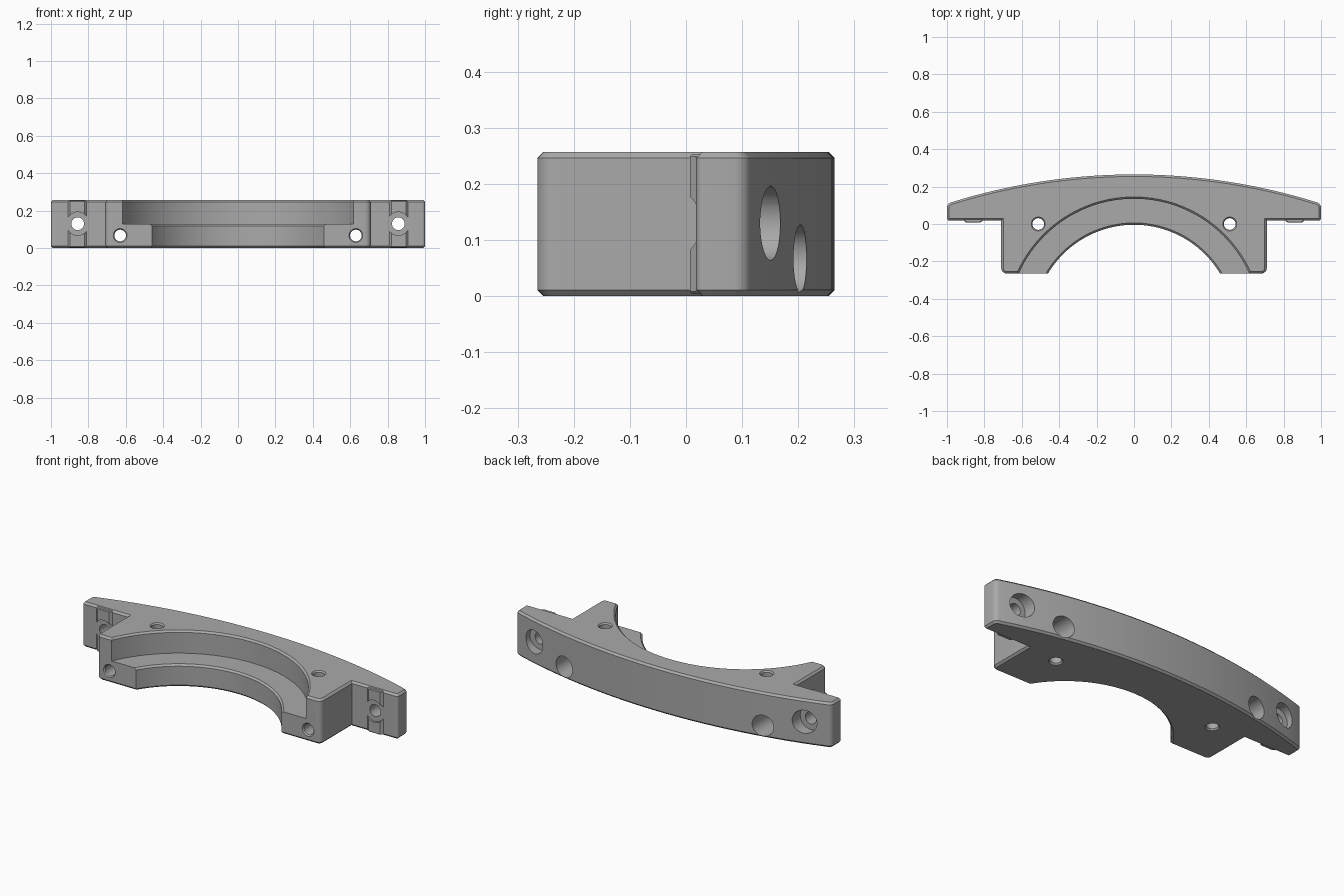
import bpy, bmesh, math
from mathutils import Vector, Matrix

cube = bpy.data.objects.get("Cube")
if cube:
    bpy.data.objects.remove(cube, do_unlink=True)

H = 0.257            # overall height
CH = 0.011           # edge chamfer
BACK_R, BACK_Y = 3.28, 0.265
BORE_Y = -0.54       # centre of the saddle arcs

grey = bpy.data.materials.new("satin_grey")
grey.use_nodes = True
colour = (0.4, 0.4, 0.4, 1)
grey.diffuse_color = colour
grey.node_tree.nodes["Principled BSDF"].inputs["Base Color"].default_value = colour


def make_object(name, bm):
    bmesh.ops.recalc_face_normals(bm, faces=bm.faces)
    mesh = bpy.data.meshes.new(name)
    bm.to_mesh(mesh)
    bm.free()
    mesh.materials.append(grey)
    ob = bpy.data.objects.new(name, mesh)
    bpy.context.collection.objects.link(ob)
    return ob


def fillet(prev, corner, nxt, radius, steps=6):
    """Points of a rounded corner."""
    p = Vector(corner)
    a, b = (Vector(prev) - p).normalized(), (Vector(nxt) - p).normalized()
    half = a.angle(b) / 2
    centre = p + (a + b).normalized() * radius / math.sin(half)
    start, end = p + a * radius / math.tan(half), p + b * radius / math.tan(half)
    u, v = start - centre, end - centre
    sweep = u.angle(v)
    return [centre + (u * math.sin((1 - i / steps) * sweep)
                      + v * math.sin(i / steps * sweep)) / math.sin(sweep)
            for i in range(steps + 1)]


def prism(name, points, z0, z1, chamfer=0):
    bm = bmesh.new()
    face = bm.faces.new([bm.verts.new((p[0], p[1], z0)) for p in points])
    new = bmesh.ops.extrude_face_region(bm, geom=[face])["geom"]
    top = [g for g in new if isinstance(g, bmesh.types.BMVert)]
    bmesh.ops.translate(bm, verts=top, vec=(0, 0, z1 - z0))
    bmesh.ops.recalc_face_normals(bm, faces=bm.faces)
    if chamfer:
        rims = [e for e in bm.edges if abs(e.verts[0].co.z - e.verts[1].co.z) < 1e-5]
        bmesh.ops.bevel(bm, geom=rims, offset=chamfer, segments=1,
                        affect='EDGES', clamp_overlap=True)
    return make_object(name, bm)


def lathe(name, profile, location, along_y=False, sides=48):
    """Closed solid of revolution from (radius, height) pairs."""
    bm = bmesh.new()
    rings = [[bm.verts.new((r * math.cos(2 * math.pi * i / sides),
                            r * math.sin(2 * math.pi * i / sides), h))
              for i in range(sides)] for r, h in profile]
    for lo, hi in zip(rings, rings[1:]):
        for i in range(sides):
            j = (i + 1) % sides
            bm.faces.new((lo[i], lo[j], hi[j], hi[i]))
    bm.faces.new(rings[0])
    bm.faces.new(rings[-1])
    if along_y:
        bm.transform(Matrix.Rotation(-math.pi / 2, 4, 'X'))
    bm.transform(Matrix.Translation(location))
    return make_object(name, bm)


def combine(target, tool, operation):
    mod = target.modifiers.new(operation.lower(), 'BOOLEAN')
    mod.operation, mod.solver, mod.object = operation, 'EXACT', tool
    bpy.context.view_layer.update()
    graph = bpy.context.evaluated_depsgraph_get()
    result = bpy.data.meshes.new_from_object(target.evaluated_get(graph))
    target.modifiers.clear()
    target.data = result
    bpy.data.objects.remove(tool, do_unlink=True)


def back_y(x):
    return BACK_Y - BACK_R + math.sqrt(BACK_R ** 2 - x * x)


# Half outline from the front middle round to the back middle
corners = [((0, -0.265), 0), ((0.71, -0.265), 0.03), ((0.71, 0.018), 0),
           ((1, 0.018), 0.014), ((1, back_y(1)), 0.03), ((0.9, back_y(0.9)), 0)]
half = []
for i, (p, r) in enumerate(corners):
    if r:
        half += fillet(corners[i - 1][0], p, corners[i + 1][0], r)
    elif i:
        half.append(Vector(p))
half += [Vector((0.9 - 0.05 * i, back_y(0.9 - 0.05 * i))) for i in range(1, 19)]
outline = half + [Vector((-p.x, p.y)) for p in reversed(half[:-1])]
body = prism("clamp_body", outline, 0, H, CH)

# Raised contact pads on the wing fronts
for s in (1, -1):
    pad = [(s * x, y) for x, y in ((0.81, 0.03), (0.81, 0.018), (0.822, 0.007),
                                   (0.897, 0.007), (0.909, 0.018), (0.909, 0.03))]
    combine(body, prism("contact_pad", pad, 0.004, H - 0.004, 0.004), 'UNION')

# Stepped saddle with chamfered rims
LOW, HIGH, STEP = 0.536, 0.675, 0.128
saddle = [(LOW + 0.02, -0.01), (LOW, 0.01), (LOW, STEP - 0.01), (LOW + 0.01, STEP),
          (HIGH, STEP), (HIGH, H - 0.01), (HIGH + 0.02, H + 0.01)]
combine(body, lathe("saddle_cutter", saddle, (0, BORE_Y, 0), sides=128), 'DIFFERENCE')

for s in (1, -1):
    # Vertical holes, countersunk at both ends
    upright = [(0.053, -0.02), (0.031, 0.008), (0.031, H - 0.008), (0.053, H + 0.02)]
    combine(body, lathe("upright_hole", upright, (s * 0.512, 0, 0)), 'DIFFERENCE')
    # Front screw holes with deep back counterbores
    screw = [(0.05, -0.28), (0.031, -0.258), (0.031, 0.0), (0.06, 0.0), (0.06, 0.4)]
    combine(body, lathe("screw_hole", screw, (s * 0.63, 0, 0.067), True), 'DIFFERENCE')
    # Wing holes with shallow recesses front and back
    wing = [(0.062, -0.1), (0.062, 0.018), (0.034, 0.018), (0.034, 0.095),
            (0.066, 0.095), (0.066, 0.4)]
    combine(body, lathe("wing_hole", wing, (s * 0.857, 0, 0.13), True), 'DIFFERENCE')

bpy.ops.object.select_all(action='DESELECT')
body.select_set(True)
bpy.context.view_layer.objects.active = body
bpy.ops.object.shade_smooth_by_angle(angle=math.radians(25))
